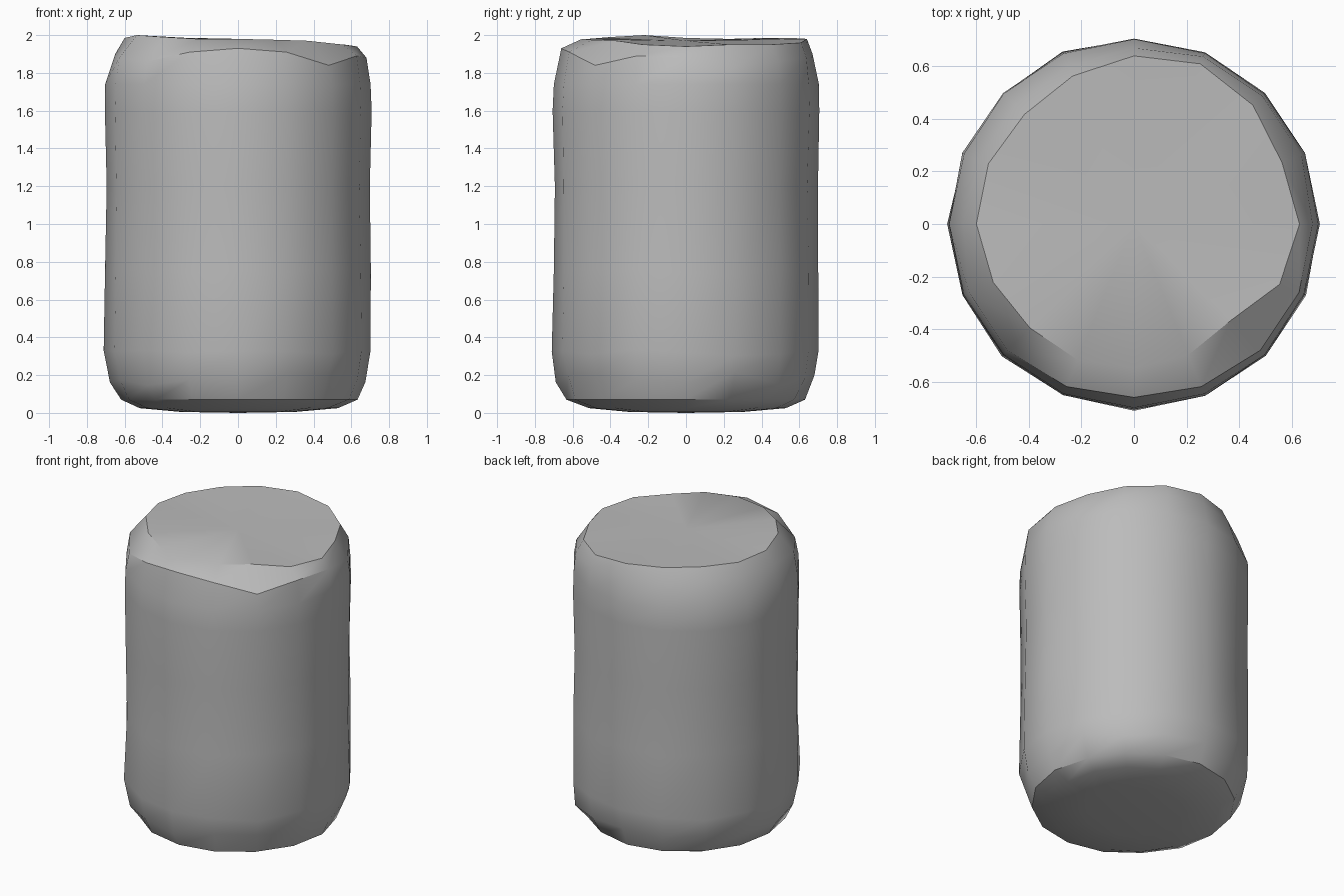
import bpy, bmesh, math, random

if "Cube" in bpy.data.objects:
    bpy.data.objects.remove(bpy.data.objects["Cube"])

random.seed(4)
SEG = 16

# Smooth-walled drum: (radius, height, unevenness) from underside to shoulder
profile = [(0.30, 0.005, 0.0), (0.52, 0.025, 0.01), (0.625, 0.07, 0.01),
           (0.685, 0.18, 0.012), (0.706, 0.32, 0.006), (0.698, 0.75, 0.006),
           (0.698, 1.20, 0.004), (0.706, 1.60, 0.002), (0.702, 1.74, 0.003)]

# Worn shoulder edge and cap edge, counter-clockwise from +x
edge_r = [.68, .69, .69, .69, .67, .65, .64, .64, .65, .68, .68, .67, .66, .67, .68, .68]
edge_z = [1.88, 1.83, 1.86, 1.88, 1.90, 1.90, 1.91, 1.90,
          1.90, 1.88, 1.86, 1.91, 1.93, 1.91, 1.84, 1.89]
cap_r = [.63, .61, .64, .66, .64, .61, .59, .60, .60, .58, .56, .56, .55, .54, .52, .60]
cap_z = [1.94, 1.95, 1.95, 1.96, 1.98, 1.985, 1.985, 1.98,
         1.985, 2.0, 1.99, 1.98, 1.98, 1.975, 1.97, 1.95]

bm = bmesh.new()


def ring(radii, heights):
    verts = []
    for i in range(SEG):
        a = math.tau * i / SEG
        verts.append(bm.verts.new((radii[i] * math.cos(a), radii[i] * math.sin(a), heights[i])))
    return verts


def jitter(value, amount):
    return [value + random.uniform(-amount, amount) for _ in range(SEG)]


rings = []
for r, z, n in profile:
    dz = n * 3 if 0.1 < z < 1.0 else 0
    rings.append(ring(jitter(r, n), jitter(z, dz)))
rings.append(ring(edge_r, edge_z))
rings.append(ring(cap_r, cap_z))

# Walls between neighbouring rings
for lower, upper in zip(rings, rings[1:]):
    for i in range(SEG):
        j = (i + 1) % SEG
        bm.faces.new((lower[i], lower[j], upper[j], upper[i]))

# Underside and nearly flat top
bottom = bm.verts.new((0, 0, 0))
top = bm.verts.new((0, 0, 1.97))
for i in range(SEG):
    j = (i + 1) % SEG
    bm.faces.new((rings[0][j], rings[0][i], bottom))
    bm.faces.new((rings[-1][i], rings[-1][j], top))
bmesh.ops.recalc_face_normals(bm, faces=bm.faces)

mesh = bpy.data.meshes.new("stone_drum")
bm.to_mesh(mesh)
bm.free()
drum = bpy.data.objects.new("stone_drum", mesh)
bpy.context.collection.objects.link(drum)

# Single stone colour
grey = bpy.data.materials.new("stone_grey")
grey.diffuse_color = (0.5, 0.5, 0.5, 1)
grey.use_nodes = True
grey.node_tree.nodes["Principled BSDF"].inputs["Base Color"].default_value = grey.diffuse_color
mesh.materials.append(grey)

# Soft walls, crisp shoulder edge
bpy.context.view_layer.objects.active = drum
drum.select_set(True)
bpy.ops.object.shade_smooth_by_angle(angle=math.radians(35))
